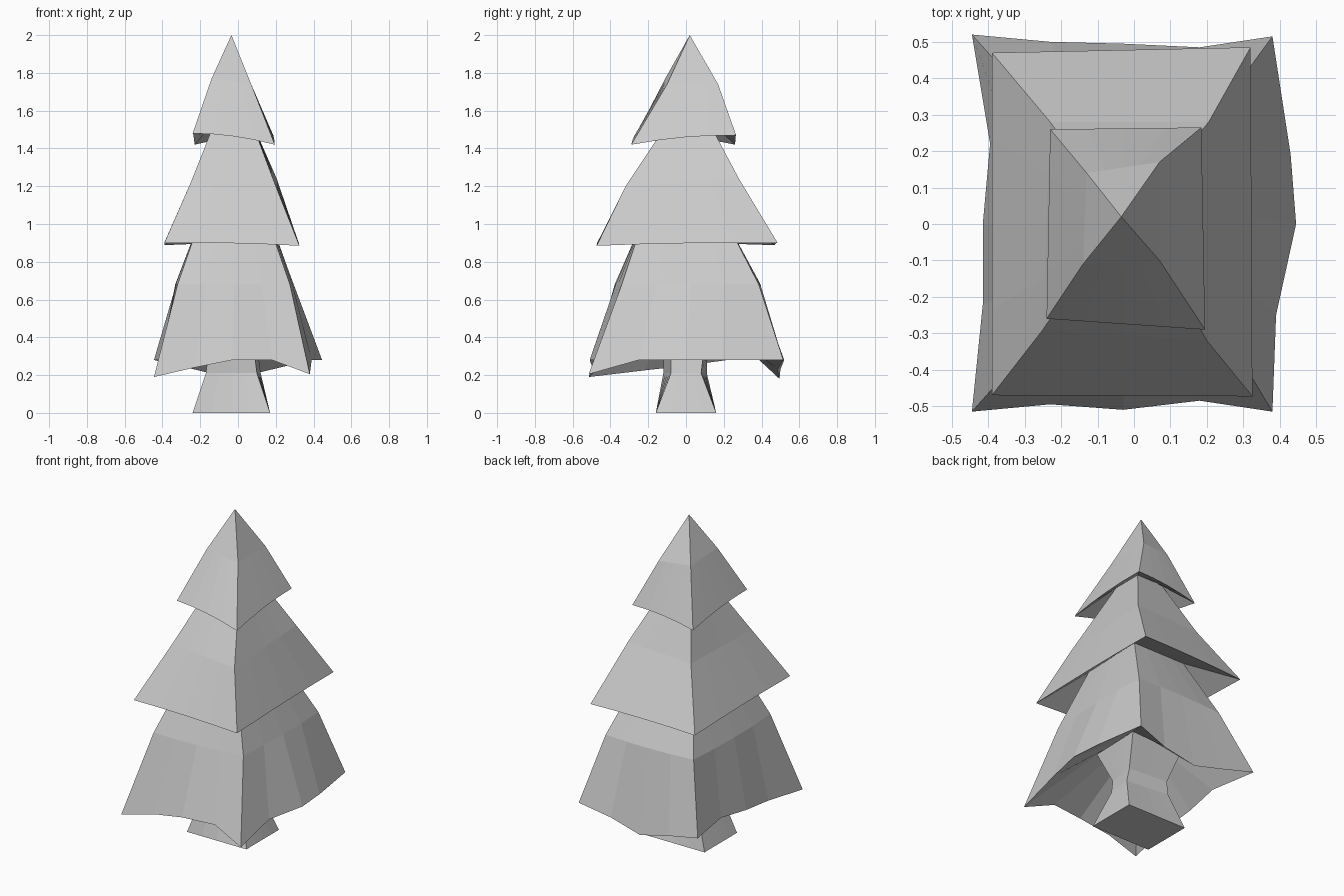
import bpy, bmesh
from mathutils import Vector

if "Cube" in bpy.data.objects:
    bpy.data.objects.remove(bpy.data.objects["Cube"])

SEG = 4  # points per side of every squarish ring


def ring(fl, fr, br, bl, lift=0.0, bulge=0.0):
    """Four corners (front-left, front-right, back-right, back-left) -> 16-point ring.
    lift arches the middle of each side upwards, bulge pushes it outwards."""
    c = [Vector(p) for p in (fl, fr, br, bl)]
    mid = sum(c, Vector()) / 4
    pts = []
    for i in range(4):
        a, b = c[i], c[(i + 1) % 4]
        out = (a + b) / 2 - mid
        out.z = 0
        out.normalize()
        for k in range(SEG):
            t = k / SEG
            arch = 4 * t * (1 - t)
            pts.append(a.lerp(b, t) + out * bulge * arch + Vector((0, 0, lift * arch)))
    return pts


def loft(name, rings, apex=None, floor=False):
    """Skin flat quads between rings, optionally closing to a tip or a floor."""
    bm = bmesh.new()
    vs = [[bm.verts.new(p) for p in r] for r in rings]
    n = len(vs[0])
    for lo, hi in zip(vs, vs[1:]):
        for i in range(n):
            j = (i + 1) % n
            bm.faces.new((lo[i], lo[j], hi[j], hi[i]))
    if apex:
        tip = bm.verts.new(apex)
        for i in range(n):
            bm.faces.new((vs[-1][i], vs[-1][(i + 1) % n], tip))
    if floor:
        bm.faces.new(vs[0][::-1])
    me = bpy.data.meshes.new(name)
    bm.to_mesh(me)
    bm.free()
    ob = bpy.data.objects.new(name, me)
    bpy.context.collection.objects.link(ob)
    return ob


# Trunk: wide foot, narrow waist, flaring up inside the hollow lower branches
foot = ring((-.24, -.16, 0), (.17, -.16, 0), (.17, .16, 0), (-.24, .16, 0))
waist = ring((-.17, -.12, .21), (.10, -.08, .21), (.12, .08, .21), (-.16, .11, .21))
neck = ring((-.16, -.12, .29), (.09, -.08, .29), (.11, .09, .29), (-.15, .11, .29))
flare = ring((-.20, -.19, .48), (.14, -.16, .48), (.15, .17, .48), (-.20, .18, .48))
loft("trunk", [foot, waist, neck, flare], floor=True)

# Lower branches: wavy hem
hem = [(-.445, -.515, .19), (-.23, -.495, .24), (-.03, -.51, .28), (.18, -.485, .28),
       (.38, -.515, .205), (.39, -.25, .28), (.445, 0, .28), (.43, .19, .28),
       (.38, .515, .28), (.18, .485, .23), (-.03, .495, .18), (-.23, .5, .23),
       (-.445, .52, .28), (-.395, .22, .28), (-.415, 0, .25), (-.415, -.22, .225)]
low_mid = ring((-.32, -.375, .68), (.275, -.34, .68), (.285, .385, .68), (-.315, .375, .68), 0, .015)
low_top = ring((-.195, -.22, 1.04), (.15, -.22, 1.04), (.165, .20, 1.04), (-.195, .20, 1.04))
loft("lower_branches", [flare, hem, low_mid, low_top])

# Middle branches
mid_rim = ring((-.39, -.47, .90), (.325, -.473, .885), (.32, .485, .90), (-.39, .47, .888), .006)
mid_mid = ring((-.25, -.29, 1.22), (.20, -.32, 1.20), (.205, .28, 1.24), (-.23, .28, 1.22))
mid_top = ring((-.115, -.09, 1.56), (.065, -.08, 1.56), (.065, .11, 1.56), (-.11, .11, 1.56))
loft("middle_branches", [low_top, mid_rim, mid_mid, mid_top])

# Top branches and tip
top_rim = ring((-.24, -.26, 1.48), (.195, -.29, 1.42), (.185, .265, 1.47), (-.23, .26, 1.42), .014)
top_mid = ring((-.14, -.11, 1.77), (.07, -.10, 1.74), (.07, .17, 1.74), (-.13, .14, 1.75))
loft("top_branches", [mid_top, top_rim, top_mid], apex=(-.035, .02, 2))
